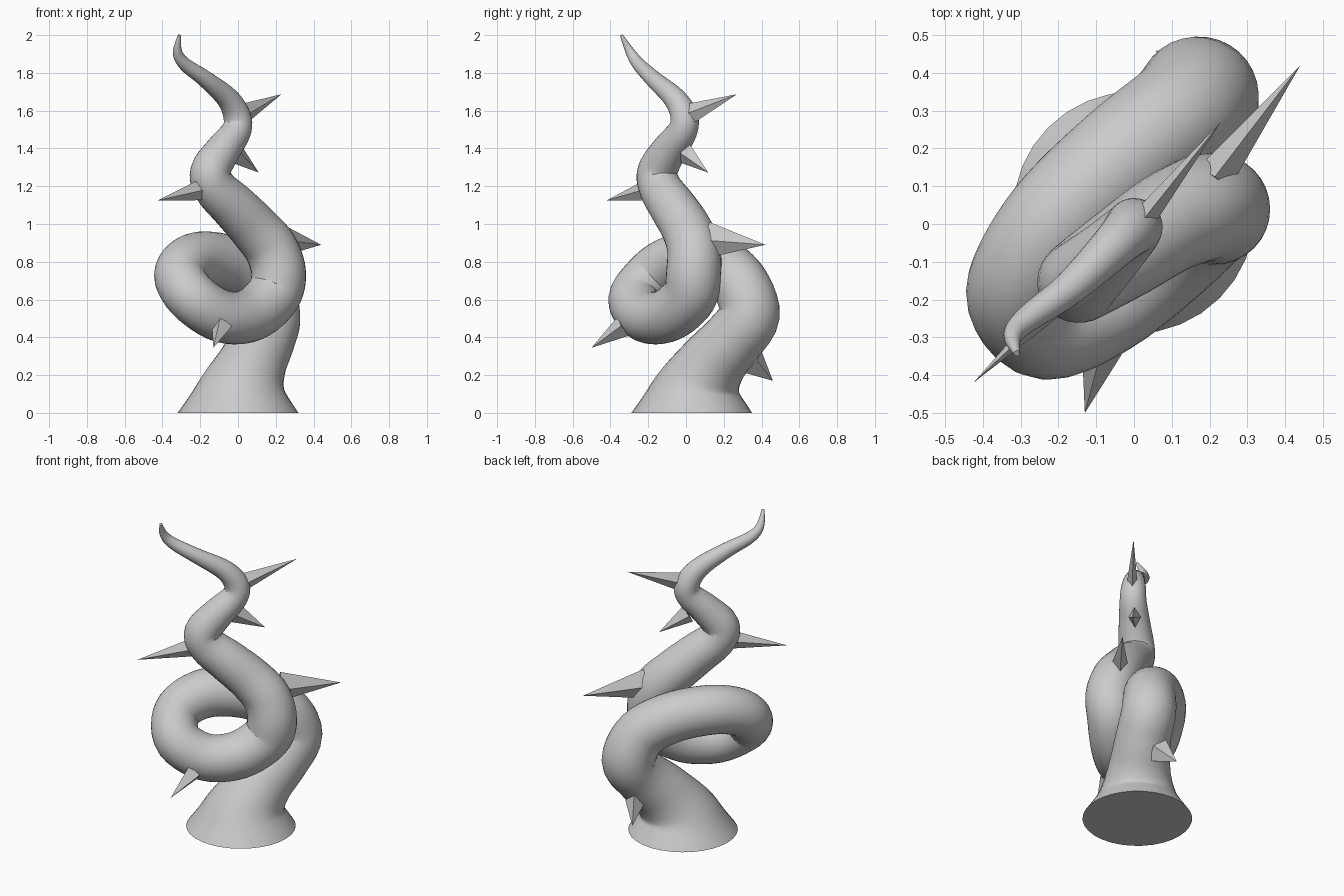
import bpy, bmesh
from math import cos, sin, tau
from mathutils import Vector

if "Cube" in bpy.data.objects:
    bpy.data.objects.remove(bpy.data.objects["Cube"])

# Centre line of the tentacle: x, y, z, radius
PATH = [
    (0, .03, 0, .32), (.015, .05, .13, .235), (.07, .13, .255, .185),
    (.14, .25, .39, .163), (.17, .337, .52, .16), (.12, .287, .68, .153),
    (-.02, .18, .78, .149), (-.18, .03, .815, .146), (-.275, -.1, .785, .141),
    (-.305, -.2, .71, .137), (-.23, -.275, .6, .137), (-.08, -.21, .51, .139),
    (.07, -.09, .52, .142), (.185, .02, .62, .145), (.215, .04, .74, .145),
    (.175, .04, .87, .141), (.085, 0, .98, .133), (-.02, -.07, 1.09, .125),
    (-.12, -.135, 1.19, .114), (-.145, -.15, 1.28, .107), (-.08, -.09, 1.39, .093),
    (-.01, -.02, 1.49, .079), (-.005, -.01, 1.57, .073), (-.055, -.06, 1.665, .06),
    (-.17, -.17, 1.765, .045), (-.28, -.25, 1.845, .035), (-.32, -.295, 1.91, .025),
    (-.31, -.342, 2.0, .008),
]
SIDES, STEPS = 32, 5

# Spikes: base centre, tip, half-width, half-height
SPIKES = [
    ((-.085, -.33, .46), (-.13, -.5, .345), .055, .06),
    ((.115, .35, .275), (.06, .46, .17), .06, .08),
    ((.21, .12, .915), (.44, .42, .89), .05, .095),
    ((-.18, -.19, 1.185), (-.425, -.42, 1.125), .032, .06),
    ((-.01, -.005, 1.375), (.11, .118, 1.272), .035, .06),
    ((.035, .025, 1.585), (.23, .27, 1.687), .03, .055),
]


def sample(t):
    """Smooth (Catmull-Rom) point and radius along the path."""
    i = min(int(t), len(PATH) - 2)
    u = t - i
    a, b, c, d = (Vector(PATH[min(max(k, 0), len(PATH) - 1)]) for k in range(i - 1, i + 3))
    return .5 * (2 * b + (c - a) * u + (2 * a - 5 * b + 4 * c - d) * u ** 2
                 + (3 * b - a - 3 * c + d) * u ** 3)


def make_tentacle():
    bm = bmesh.new()
    end = len(PATH) - 1
    side = Vector((1, 0, 0))
    previous = None
    for k in range(end * STEPS + 1):
        t = k / STEPS
        p = sample(t)
        ahead, behind = sample(min(t + .05, end)), sample(max(t - .05, 0))
        axis = (ahead - behind).to_3d().normalized()
        # the foot rings start level and tilt gradually into the path direction
        axis = Vector((0, 0, 1)).lerp(axis, min(1, t / 3)).normalized()
        side = (side - axis * side.dot(axis)).normalized()
        up = axis.cross(side)
        ring = [bm.verts.new(p.to_3d() + p.w * (side * cos(tau * j / SIDES) + up * sin(tau * j / SIDES)))
                for j in range(SIDES)]
        if previous:
            for j in range(SIDES):
                n = (j + 1) % SIDES
                bm.faces.new((previous[j], previous[n], ring[n], ring[j]))
        else:
            bm.faces.new(ring[::-1])
        previous = ring
    bm.faces.new(previous)
    mesh = bpy.data.meshes.new("tentacle")
    bm.to_mesh(mesh)
    bm.free()
    obj = bpy.data.objects.new("tentacle", mesh)
    bpy.context.collection.objects.link(obj)
    obj.select_set(True)
    bpy.context.view_layer.objects.active = obj
    bpy.ops.object.shade_smooth_by_angle(angle=0.9)


def make_spike(index, base, tip, half_width, half_height):
    # four-sided flat pyramid pointing from base to tip
    base, tip = Vector(base), Vector(tip)
    axis = tip - base
    bpy.ops.mesh.primitive_cone_add(vertices=4, radius1=1, radius2=0,
                                    depth=axis.length, location=(base + tip) / 2)
    obj = bpy.context.object
    obj.name = f"spike_{index}"
    obj.scale = (half_width, half_height, 1)
    obj.rotation_euler = axis.to_track_quat('Z', 'Y').to_euler()


make_tentacle()
for i, spike in enumerate(SPIKES, 1):
    make_spike(i, *spike)
